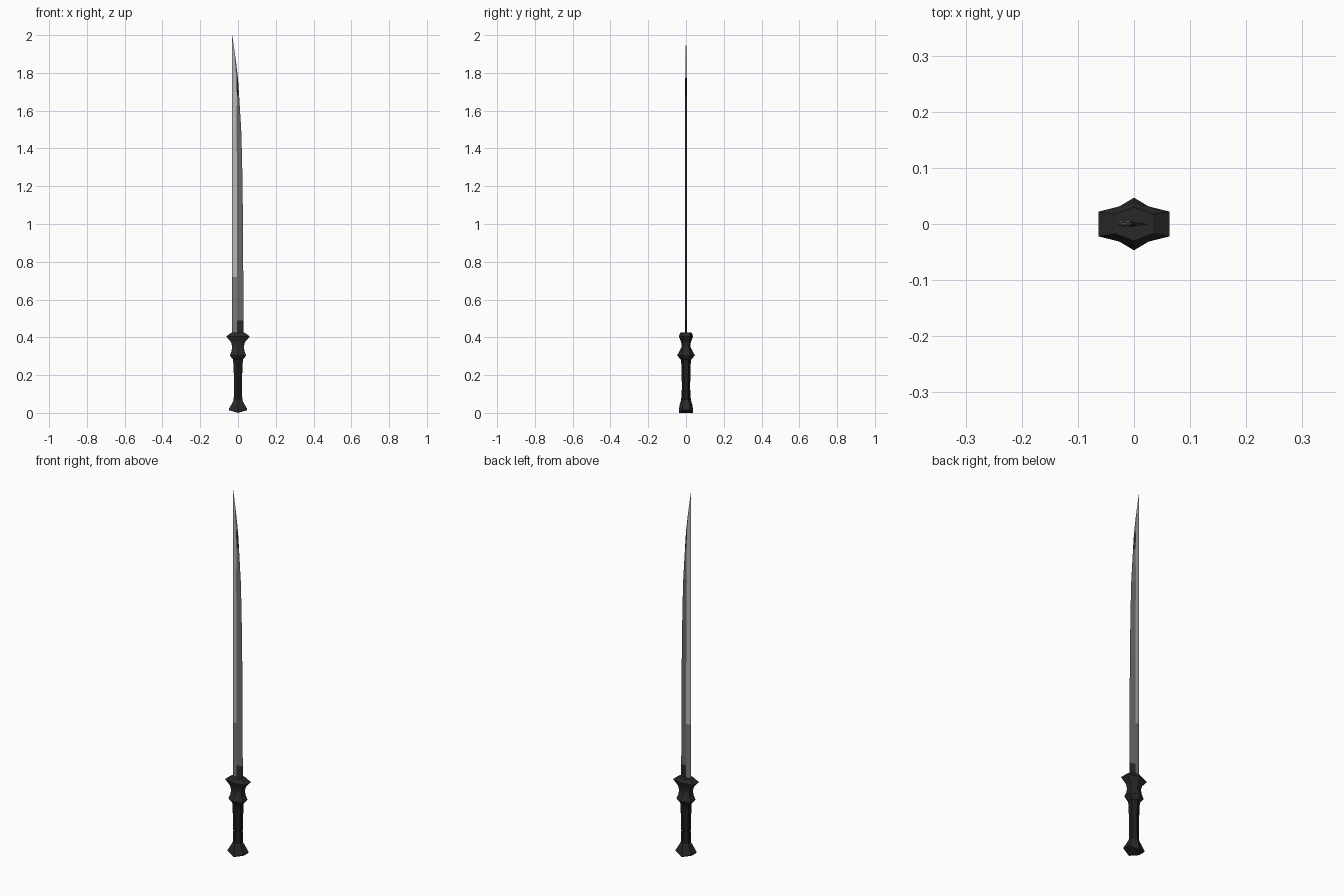
import bpy, bmesh

if "Cube" in bpy.data.objects:
    bpy.data.objects.remove(bpy.data.objects["Cube"])

def material(name, v):
    m = bpy.data.materials.new(name)
    m.diffuse_color = (v, v, v, 1)
    m.use_nodes = True
    m.node_tree.nodes["Principled BSDF"].inputs["Base Color"].default_value = m.diffuse_color
    return m

HILT = material("charcoal", 0.022)
GRIP = material("black wrap", 0.012)
STEEL = material("dark steel", 0.15)
BRIGHT = material("bright steel", 0.48)
SPINE = material("mid steel", 0.19)

def loft(name, rings, mats, rule):
    """Skin a list of equal-length point rings; rule(face centre) picks the material."""
    bm = bmesh.new()
    loops = [[bm.verts.new(p) for p in r] for r in rings]
    n = len(loops[0])
    for a, b in zip(loops, loops[1:]):
        for i in range(n):
            j = (i + 1) % n
            bm.faces.new((a[i], a[j], b[j], b[i]))
    bm.faces.new(loops[0][::-1])
    bm.faces.new(loops[-1])
    bmesh.ops.remove_doubles(bm, verts=bm.verts, dist=1e-5)
    bmesh.ops.recalc_face_normals(bm, faces=bm.faces)
    for f in bm.faces:
        f.material_index = rule(f.calc_center_median())
    me = bpy.data.meshes.new(name)
    bm.to_mesh(me)
    bm.free()
    for m in mats:
        me.materials.append(m)
    ob = bpy.data.objects.new(name, me)
    bpy.context.collection.objects.link(ob)
    return ob

def hexa(z, hx, cy, hy, dz=0):
    """Six-sided ring: flat sides at +-hx, points at +-hy, points offset by dz."""
    return [(hx, -cy, z), (hx, cy, z), (0, hy, z + dz),
            (-hx, cy, z), (-hx, -cy, z), (0, -hy, z + dz)]

# pommel, flared towards the bottom, keeled underneath
loft("pommel", [hexa(0, 0, 0, 0), hexa(0.014, .049, .020, .038, -.014),
                hexa(0.022, .048, .020, .038, -.006),
                hexa(0.045, .034, .018, .033), hexa(0.068, .023, .012, .026)],
     [HILT], lambda c: 0)

# grip, slightly waisted
loft("grip", [hexa(.066, .023, .012, .026), hexa(.13, .021, .011, .022),
              hexa(.20, .022, .012, .023), hexa(.285, .026, .013, .026)],
     [GRIP], lambda c: 0)

# guard with lower knob, waist and wide upper flare
loft("guard", [hexa(.282, .026, .013, .026), hexa(.294, .036, .018, .038),
               hexa(.305, .043, .021, .047), hexa(.328, .034, .017, .034),
               hexa(.352, .031, .015, .022), hexa(.375, .037, .017, .026),
               hexa(.405, .063, .022, .038), hexa(.425, .034, .017, .030)],
     [HILT], lambda c: 0)

# single-edged blade: straight spine at -x, curved cutting edge at +x
BACK = -0.031
def section(z, edge, ridge, t):
    mid = BACK + 0.25 * (ridge - BACK)
    return [(BACK, 0, z), (mid, -t * .8, z), (ridge, -t, z),
            (edge, 0, z), (ridge, t, z), (mid, t * .8, z)]

def blade_colour(c):
    if c.x > -.001 and c.z < .49:
        return 3                      # dark patch at the base of the edge
    if c.x > -.006 - max(0, c.z - 1.4) * .022:
        return 3 if 1.69 < c.z < 1.77 else 0   # cutting bevel, dark near the tip
    return 1 if c.z > .72 else 2      # polished back, duller near the guard

loft("blade", [section(*s) for s in (
        (.42, .029, -.005, .0055), (.49, .029, -.005, .0055), (.72, .028, -.005, .0055),
        (1.05, .026, -.005, .005), (1.33, .022, -.006, .005), (1.50, .017, -.008, .0048),
        (1.68, .006, -.006, .0045), (1.77, .000, -.009, .004),
        (1.88, -.013, -.018, .0025), (2.0, BACK + .0004, BACK + .0002, .0003))],
     [STEEL, BRIGHT, SPINE, HILT], blade_colour)
